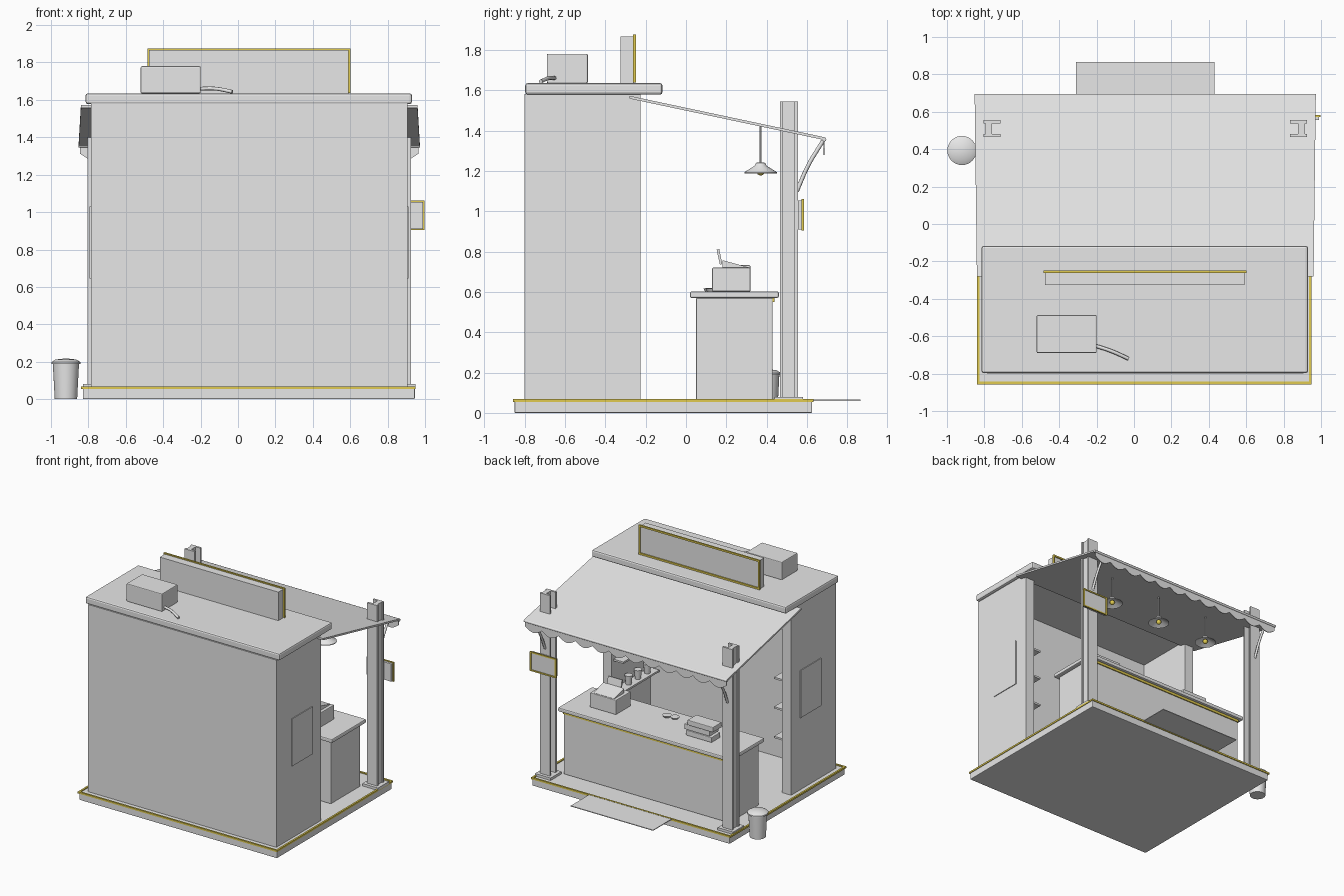
import bpy, bmesh, math
from mathutils import Matrix, Vector

if "Cube" in bpy.data.objects:
    bpy.data.objects.remove(bpy.data.objects["Cube"])

CX = 0.06  # mirror axis of the stall


def material(name, rgb):
    m = bpy.data.materials.new(name)
    m.diffuse_color = (*rgb, 1)
    m.use_nodes = True
    m.node_tree.nodes["Principled BSDF"].inputs["Base Color"].default_value = m.diffuse_color
    return m


GREY = material("light_grey", (0.8, 0.8, 0.8))
YELLOW = material("warm_yellow", (0.75, 0.6, 0.08))


def finish(name, bm, mat, bevel=0, smooth=False):
    bmesh.ops.recalc_face_normals(bm, faces=bm.faces)
    me = bpy.data.meshes.new(name)
    bm.to_mesh(me)
    bm.free()
    me.materials.append(mat)
    ob = bpy.data.objects.new(name, me)
    bpy.context.collection.objects.link(ob)
    if bevel:
        b = ob.modifiers.new("bevel", 'BEVEL')
        b.width, b.segments = bevel, 2
    if smooth:
        bpy.ops.object.select_all(action='DESELECT')
        ob.select_set(True)
        bpy.context.view_layer.objects.active = ob
        bpy.ops.object.shade_smooth_by_angle(angle=math.radians(40))
    return ob


def boxes(name, ranges, mat=GREY, bevel=0):
    """Boxes given as (x0, x1, y0, y1, z0, z1), joined in one object."""
    bm = bmesh.new()
    for x0, x1, y0, y1, z0, z1 in ranges:
        m = Matrix.Translation(((x0 + x1) / 2, (y0 + y1) / 2, (z0 + z1) / 2))
        m = m @ Matrix.Diagonal((x1 - x0, y1 - y0, z1 - z0, 1))
        bmesh.ops.create_cube(bm, size=1, matrix=m)
    return finish(name, bm, mat, bevel)


def frame(name, x0, x1, y0, y1, z0, z1, w):
    """Upright rectangular frame facing along y."""
    boxes(name, [(x0, x1, y0, y1, z0, z0 + w), (x0, x1, y0, y1, z1 - w, z1),
                 (x0, x0 + w, y0, y1, z0 + w, z1 - w),
                 (x1 - w, x1, y0, y1, z0 + w, z1 - w)], YELLOW)


def extrude(name, pts, vec, mat=GREY):
    bm = bmesh.new()
    f = bm.faces.new([bm.verts.new(p) for p in pts])
    r = bmesh.ops.extrude_face_region(bm, geom=[f])
    bmesh.ops.translate(bm, vec=vec, verts=[v for v in r["geom"] if isinstance(v, bmesh.types.BMVert)])
    return finish(name, bm, mat)


def lathe(name, profile, x, y, mat=GREY, n=24):
    bm = bmesh.new()
    vs = [bm.verts.new((x + r, y, z)) for r, z in profile]
    es = [bm.edges.new(p) for p in zip(vs, vs[1:])]
    bmesh.ops.spin(bm, geom=vs + es, cent=(x, y, 0), axis=(0, 0, 1), angle=2 * math.pi, steps=n)
    bmesh.ops.remove_doubles(bm, verts=bm.verts, dist=1e-5)
    return finish(name, bm, mat, smooth=True)


def tube(name, pts, r):
    cu = bpy.data.curves.new(name, 'CURVE')
    cu.dimensions = '3D'
    cu.bevel_depth, cu.bevel_resolution, cu.use_fill_caps = r, 2, True
    sp = cu.splines.new('BEZIER')
    sp.bezier_points.add(len(pts) - 1)
    for b, p in zip(sp.bezier_points, pts):
        b.co = p
        b.handle_left_type = b.handle_right_type = 'AUTO'
    cu.materials.append(GREY)
    ob = bpy.data.objects.new(name, cu)
    bpy.context.collection.objects.link(ob)


# Floor platform with yellow rim, and entrance mat
boxes("floor_base", [(-0.83, 0.945, -0.85, 0.625, 0, 0.06)], bevel=0.005)
boxes("floor_rim", [(-0.84, 0.95, -0.857, -0.842, 0.054, 0.068),
                    (-0.84, 0.95, 0.617, 0.632, 0.054, 0.068),
                    (-0.84, -0.825, -0.842, 0.617, 0.054, 0.068),
                    (0.935, 0.95, -0.842, 0.617, 0.054, 0.068)], YELLOW)
boxes("entrance_mat", [(-0.31, 0.43, 0.632, 0.865, 0.06, 0.066)])

# Open-fronted kiosk shell, side panels and roof
extrude("kiosk_walls", [(-0.787, -0.8, 0.058), (0.905, -0.8, 0.058), (0.905, -0.225, 0.058),
                        (0.825, -0.225, 0.058), (0.825, -0.72, 0.058), (-0.707, -0.72, 0.058),
                        (-0.707, -0.225, 0.058), (-0.787, -0.225, 0.058)], (0, 0, 1.522))
boxes("side_panels", [(x, x + 0.008, -0.605, -0.34, 0.645, 1.03) for x in (-0.793, 0.903)])
boxes("roof_slab", [(-0.815, 0.93, -0.797, -0.117, 1.578, 1.635)], bevel=0.012)

# Rooftop unit with pipe
boxes("rooftop_unit", [(-0.52, -0.2, -0.69, -0.487, 1.635, 1.78)], bevel=0.006)
tube("rooftop_pipe", [(-0.21, -0.65, 1.66), (-0.12, -0.68, 1.66), (-0.03, -0.72, 1.643)], 0.01)

# Roof sign
boxes("roof_sign", [(-0.475, 0.59, -0.325, -0.258, 1.635, 1.867)])
frame("roof_sign_frame", -0.485, 0.602, -0.262, -0.249, 1.637, 1.876, 0.014)

# Sloping awning
Y0, Z0, Y1, Z1 = -0.28, 1.565, 0.685, 1.36
bm = bmesh.new()
ends = []
for y, z, w in ((Y0, Z0, 0.9), (Y1, Z1, 0.912)):
    ends.append([bm.verts.new((CX + s * w, y, z + dz)) for s, dz in ((-1, -.007), (1, -.007), (1, .007), (-1, .007))])
a, b = ends
bm.faces.new(a)
bm.faces.new(b)
for i in range(4):
    j = (i + 1) % 4
    bm.faces.new((a[i], a[j], b[j], b[i]))
finish("awning", bm, GREY)
tube("awning_front_rod", [(CX - 0.912, Y1, Z1 - 0.004), (CX + 0.912, Y1, Z1 - 0.004)], 0.011)

# Scalloped valance
N, STEPS, W = 12, 8, 1.81
bm = bmesh.new()
rows = []
for i in range(N * STEPS + 1):
    x = CX - W / 2 + W * i / (N * STEPS)
    drop = 0.035 * math.sin(math.pi * (i % STEPS) / STEPS)
    rows.append([bm.verts.new((x, 0.687, z)) for z in (1.355, 1.313 - drop)])
for p, q in zip(rows, rows[1:]):
    bm.faces.new((p[0], q[0], q[1], p[1]))
val = finish("awning_valance", bm, GREY)
val.modifiers.new("thickness", 'SOLIDIFY').thickness = 0.006

# Posts with H section, foot plates and curved awning brackets
for s, side in ((-1, "left"), (1, "right")):
    px = CX + s * 0.82
    half = [(0.045, 0.465), (0.045, 0.482), (0.035, 0.482), (0.035, 0.538), (0.045, 0.538), (0.045, 0.555),
            (-0.045, 0.555), (-0.045, 0.538), (-0.002, 0.538), (-0.002, 0.482), (-0.045, 0.482), (-0.045, 0.465)]
    extrude(side + "_post", [(px + s * u, y, 0.07) for u, y in half], (0, 0, 1.475))
    boxes(side + "_post_foot", [(px - 0.07, px + 0.07, 0.44, 0.58, 0.058, 0.08)])
    tube(side + "_awning_bracket", [(px, 0.55, 1.1), (px, 0.605, 1.225), (px, 0.68, 1.35)], 0.01)

# Hanging post sign
boxes("post_sign", [(0.767, 0.988, 0.555, 0.578, 0.91, 1.054)])
frame("post_sign_frame", 0.76, 0.996, 0.573, 0.584, 0.904, 1.061, 0.011)

# Pendant lamps
for i in (-1, 0, 1):
    x, y = CX + i * 0.47, 0.37
    lathe("lamp_rod", [(0, 1.235), (0.005, 1.235), (0.005, 1.425), (0, 1.425)], x, y, n=8)
    lathe("lamp_shade", [(0, 1.242), (0.022, 1.24), (0.03, 1.225), (0.081, 1.193), (0.081, 1.188),
                         (0.028, 1.218), (0, 1.225)], x, y)
    lathe("lamp_bulb", [(0.02 * math.sin(t * math.pi / 8), 1.197 - 0.02 * math.cos(t * math.pi / 8))
                        for t in range(9)], x, y, YELLOW, 16)

# Serving counter
boxes("counter_body", [(-0.69, 0.8, 0.05, 0.43, 0.058, 0.57)], bevel=0.006)
boxes("counter_top", [(-0.72, 0.83, 0.02, 0.46, 0.57, 0.602)], bevel=0.008)
boxes("counter_trim", [(-0.69, 0.8, 0.428, 0.438, 0.55, 0.57)], YELLOW)

# Cash register with sloping keypad and upright display
boxes("register_body", [(0.405, 0.64, 0.13, 0.32, 0.602, 0.72)], bevel=0.005)
extrude("register_keypad", [(0.43, 0.18, 0.715), (0.43, 0.31, 0.715), (0.43, 0.31, 0.722),
                            (0.43, 0.18, 0.757)], (0.185, 0, 0))
extrude("register_display", [(0.46, 0.168, 0.735), (0.46, 0.18, 0.738), (0.46, 0.165, 0.812),
                             (0.46, 0.152, 0.809)], (0.125, 0, 0))

# Stacked packets and small dishes on the counter
for i, (dx, dy) in enumerate(((0, 0), (0.02, -0.005), (-0.015, 0.004))):
    z = 0.602 + i * 0.044
    boxes("packet", [(-0.45 + dx, -0.22 + dx, 0.2 + dy, 0.315 + dy, z, z + 0.042)], bevel=0.005)
for x, y in ((0.08, 0.13), (0.015, 0.12)):
    lathe("dish", [(0, 0.602), (0.025, 0.602), (0.034, 0.617), (0, 0.62)], x, y, n=16)

# Side shelves with cups
for s, side in ((-1, "left"), (1, "right")):
    inner = CX + s * 0.767
    x0, x1 = sorted((inner, inner - s * 0.09))
    boxes(side + "_shelves", [(x0, x1, -0.71, -0.25, z, z + 0.015) for z in (0.47, 0.71, 0.95)])
    for z in (0.485, 0.725):
        for y in (-0.62, -0.5, -0.38):
            lathe(side + "_cup", [(0, z), (0.022, z), (0.03, z + 0.075), (0, z + 0.075)],
                  inner - s * 0.045, y, n=12)

# Waste bin with domed lid
lathe("bin_body", [(0, 0), (0.06, 0), (0.07, 0.19), (0, 0.19)], -0.92, 0.393, n=32)
lathe("bin_lid", [(0, 0.187), (0.078, 0.187), (0.078, 0.198), (0.055, 0.212), (0, 0.218)], -0.92, 0.393, n=32)
